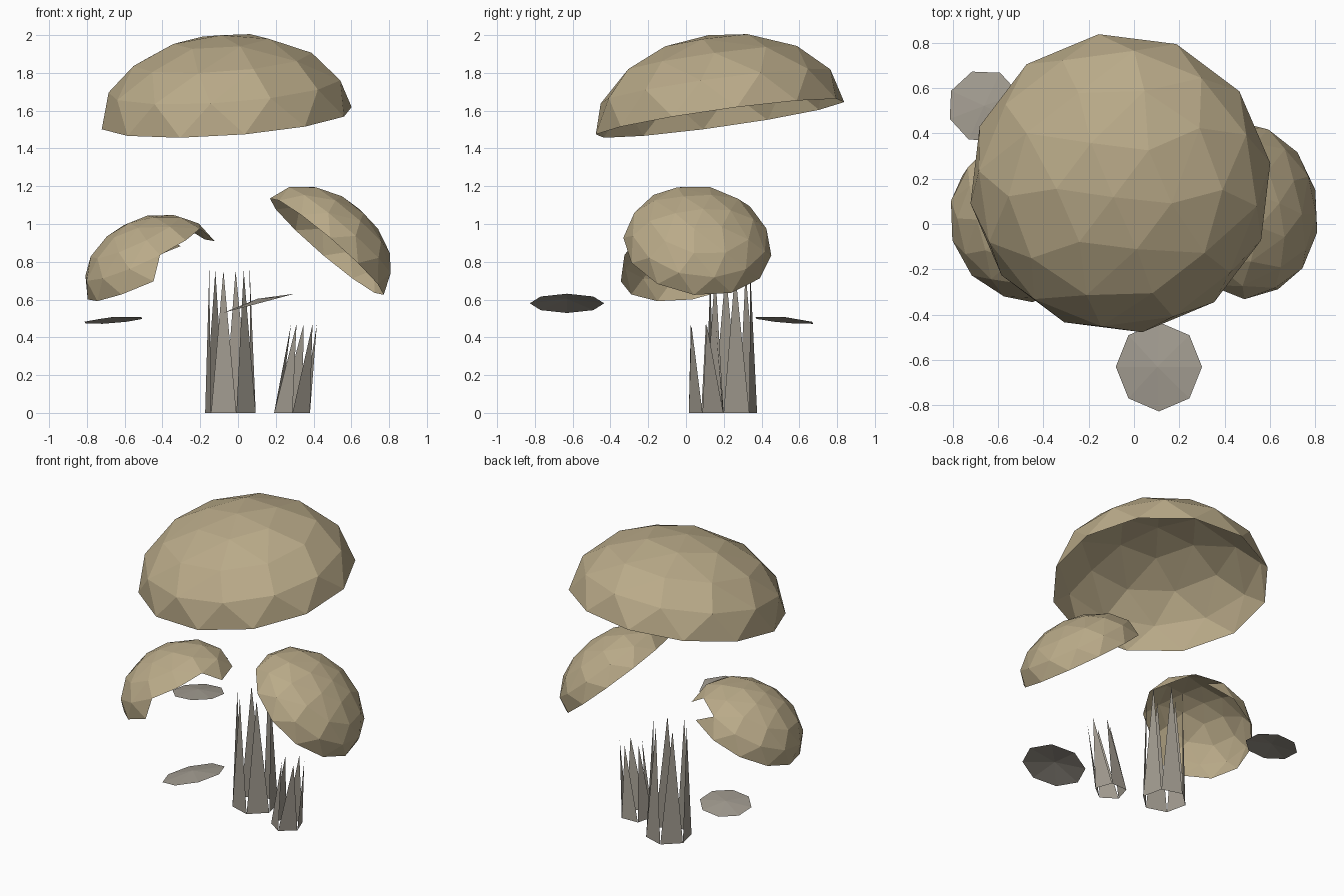
import bpy, bmesh
from math import sin, cos, radians, degrees, atan2, tau
from mathutils import Vector, Matrix

cube = bpy.data.objects.get("Cube")
if cube:
    bpy.data.objects.remove(cube, do_unlink=True)


def make_material(name, rgb):
    mat = bpy.data.materials.new(name)
    mat.use_nodes = True
    mat.diffuse_color = (*rgb, 1)
    mat.node_tree.nodes["Principled BSDF"].inputs["Base Color"].default_value = (*rgb, 1)
    return mat


TAN = make_material("tan", (0.49, 0.405, 0.25))
GREY = make_material("warm grey", (0.36, 0.33, 0.28))


def finish(name, bm, mat, centre=(0, 0, 0), axis=(0, 0, 1)):
    """Turn the mesh so its z follows axis, move it to centre and link it."""
    turn = Vector((0, 0, 1)).rotation_difference(Vector(axis)).to_matrix().to_4x4()
    bm.transform(Matrix.Translation(centre) @ turn)
    mesh = bpy.data.meshes.new(name)
    bm.to_mesh(mesh)
    bm.free()
    mesh.materials.append(mat)
    bpy.context.collection.objects.link(bpy.data.objects.new(name, mesh))


def ring(count, radius, z, start=0.0):
    """Points evenly spaced on a level circle."""
    angles = [radians(start) + tau * i / count for i in range(count)]
    return [Vector((radius * cos(a), radius * sin(a), z)) for a in angles]


def dome(name, centre, axis, radius, height, start=0, gaps=()):
    """Open faceted shell; gaps are angle ranges broken out of the rim."""
    bm = bmesh.new()
    for row, count in enumerate((12, 12, 10, 6, 1)):
        lift = radians(22.5 * row)
        for p in ring(count, radius * cos(lift), height * sin(lift), start + row * 15):
            bm.verts.new(p)
    bmesh.ops.convex_hull(bm, input=bm.verts)
    bm.normal_update()

    def removed(face):
        c = face.calc_center_median()
        angle = degrees(atan2(c.y, c.x))
        broken = c.z < height * 0.3 and any(a < angle < b for a, b in gaps)
        return c.z < 0.001 or broken

    bmesh.ops.delete(bm, geom=[f for f in bm.faces if removed(f)], context='FACES')
    finish(name, bm, TAN, centre, axis)


def disc(name, centre, axis, radius, height, start):
    """Shallow eight-sided cap, open below."""
    bm = bmesh.new()
    tip = bm.verts.new((0, 0, height))
    rim = [bm.verts.new(p) for p in ring(8, radius, 0, start)]
    for i, v in enumerate(rim):
        bm.faces.new((v, rim[(i + 1) % 8], tip))
    finish(name, bm, GREY, centre, axis)


def stump(name, sides, base, base_radius, top, top_radius, start):
    """Splintered hollow trunk: one pointed shard on every side."""
    bm = bmesh.new()
    rim = ring(sides, base_radius, 0, start)
    tips = ring(sides, top_radius, 0, start + 180 / sides)
    for i in range(sides):
        corners = (rim[i] + Vector(base), rim[(i + 1) % sides] + Vector(base),
                   tips[i] + Vector(top))
        bm.faces.new([bm.verts.new(p) for p in corners])
    finish(name, bm, GREY)


# Large cap and the two smaller fallen caps
dome("large_cap", (-0.06, 0.18, 1.56), (-0.07, -0.14, 1), 0.67, 0.445, 8)
dome("left_cap", (0.47, 0.06, 0.88), (0.65, 0.12, 0.76), 0.395, 0.265)
dome("right_cap", (-0.46, 0.02, 0.755), (-0.42, -0.16, 0.9), 0.37, 0.28, 0,
     gaps=((-80, -15), (35, 65)))

# Small floating discs
disc("front_disc", (0.11, -0.63, 0.58), (-0.26, 0, 0.97), 0.197, 0.025, 0)
disc("back_disc", (-0.66, 0.52, 0.49), (-0.08, 0.09, 1), 0.163, 0.018, 20)

# Splintered trunks
stump("tall_trunk", 6, (-0.04, 0.24, 0), 0.14, (-0.045, 0.235, 0.755), 0.11, -17)
stump("short_trunk", 5, (0.285, 0.115, 0), 0.1, (0.35, 0.085, 0.47), 0.072, -160)
